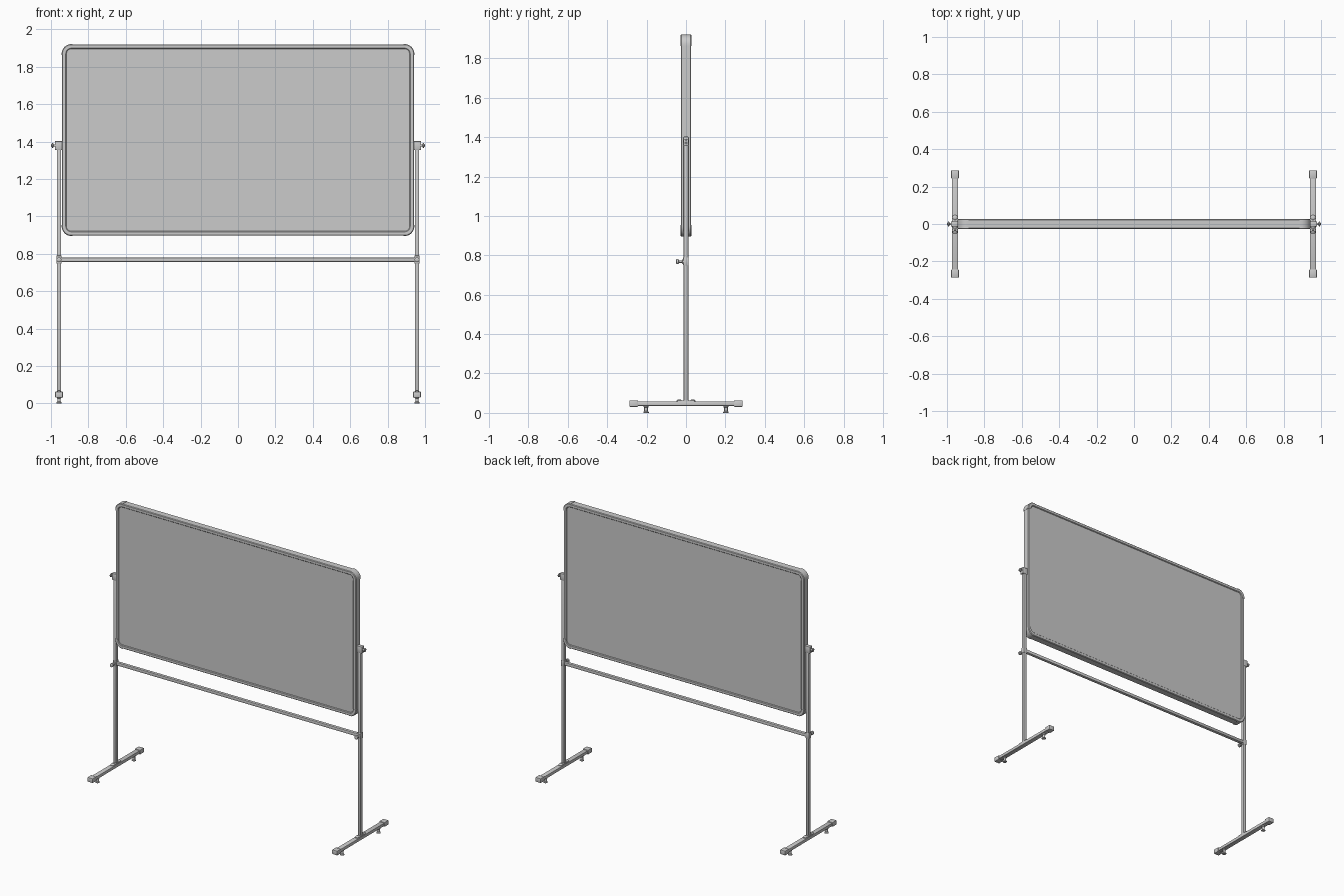
import bpy, bmesh, math
from mathutils import Matrix, Vector

if "Cube" in bpy.data.objects:
    bpy.data.objects.remove(bpy.data.objects["Cube"])

CX, CZ = 0.0, 1.408        # board centre
HX, HZ = 0.942, 0.512      # board half size
R = 0.05                   # outer corner radius
W = 0.024                  # frame width
PX = 0.957                 # post x position


def finish(name, bm, smooth=False):
    bmesh.ops.recalc_face_normals(bm, faces=bm.faces[:])
    me = bpy.data.meshes.new(name)
    bm.to_mesh(me)
    bm.free()
    ob = bpy.data.objects.new(name, me)
    bpy.context.collection.objects.link(ob)
    if smooth:
        bpy.context.view_layer.objects.active = ob
        ob.select_set(True)
        bpy.ops.object.shade_smooth_by_angle(angle=math.radians(35))
        ob.select_set(False)
    return ob


def box(name, lo, hi, bevel=0.0):
    lo, hi = Vector(lo), Vector(hi)
    bm = bmesh.new()
    bmesh.ops.create_cube(bm, size=1, matrix=Matrix.Translation((lo + hi) / 2) @ Matrix.Diagonal((*(hi - lo), 1)))
    if bevel:
        bmesh.ops.bevel(bm, geom=bm.edges[:], offset=bevel, segments=2, profile=0.5, affect='EDGES')
    return finish(name, bm, bevel > 0)


def lathe(name, origin, axis, profile, n=20):
    """Stack of rings (radius, height) turned round an axis through origin."""
    rot = Vector((0, 0, 1)).rotation_difference(Vector(axis)).to_matrix()
    bm = bmesh.new()
    rings = [[bm.verts.new(Vector(origin) + rot @ Vector((r * math.cos(2 * math.pi * i / n),
              r * math.sin(2 * math.pi * i / n), h))) for i in range(n)] for r, h in profile]
    for a, b in zip(rings, rings[1:]):
        for i in range(n):
            bm.faces.new((a[i], a[(i + 1) % n], b[(i + 1) % n], b[i]))
    bm.faces.new(rings[0])
    bm.faces.new(rings[-1])
    return finish(name, bm, True)


def sweep(name, stations, profile):
    """Profile (outward, y) carried along stations (x, z, dx, dz)."""
    bm = bmesh.new()
    rings = [[bm.verts.new((x + dx * o, y, z + dz * o)) for o, y in profile] for x, z, dx, dz in stations]
    n = len(profile)
    for a, b in zip(rings, rings[1:]):
        for i in range(n):
            bm.faces.new((a[i], a[(i + 1) % n], b[(i + 1) % n], b[i]))
    bm.faces.new(rings[0])
    bm.faces.new(rings[-1])
    return finish(name, bm, True)


def frame_profile(e):
    """Frame section, grown by e, with softened outer and inner lips."""
    d, c = 0.026 + e, 0.004
    return [(-W, -d + c), (-W + c, -d), (e - c, -d), (e, -d + c),
            (e, d - c), (e - c, d), (-W + c, d), (-W, d - c)]


# Writing panel, two-sided and slightly recessed
def rounded_panel(name, hx, hz, r, t):
    bm = bmesh.new()
    pts = []
    for k, (sx, sz) in enumerate(((1, 1), (-1, 1), (-1, -1), (1, -1))):
        for i in range(7):
            a = math.pi / 2 * (k + i / 6)
            pts.append((sx * (hx - r) + r * math.cos(a), CZ + sz * (hz - r) + r * math.sin(a)))
    front = [bm.verts.new((x, -t, z)) for x, z in pts]
    back = [bm.verts.new((x, t, z)) for x, z in pts]
    bm.faces.new(front)
    bm.faces.new(back)
    for i in range(len(pts)):
        j = (i + 1) % len(pts)
        bm.faces.new((front[i], front[j], back[j], back[i]))
    return finish(name, bm)


rounded_panel("writing_panel", HX - W + 0.004, HZ - W + 0.004, R - W + 0.004, 0.02)

# Frame rails
L = 0.054                  # length taken by each corner cap
for s, side in ((1, "right"), (-1, "left")):
    sweep("frame_rail_" + side, [(s * (HX - 0.001), CZ + t * (HZ - L), s, 0) for t in (-1, 1)], frame_profile(0))
for s, side in ((1, "top"), (-1, "bottom")):
    sweep("frame_rail_" + side, [(t * (HX - L), CZ + s * (HZ - 0.001), 0, s) for t in (-1, 1)], frame_profile(0))

# Corner caps
for sx in (1, -1):
    for sz in (1, -1):
        cx, cz = sx * (HX - R - 0.001), CZ + sz * (HZ - R - 0.001)
        st = [(cx + sx * R, cz - sz * 0.006, sx, 0)]
        for i in range(9):
            a = math.pi / 2 * i / 8
            c, s = sx * math.cos(a), sz * math.sin(a)
            st.append((cx + R * c, cz + R * s, c, s))
        st.append((cx - sx * 0.006, cz + sz * R, 0, sz))
        sweep("frame_corner", st, frame_profile(0.002))

# Crossbar between the posts
box("crossbar", (-PX, -0.011, 0.757), (PX, 0.011, 0.779), 0.003)

for s, side in ((1, "right"), (-1, "left")):
    x = s * PX

    def part(name, hw, y0, y1, z0, z1, bevel):
        box(name + "_" + side, (x - hw, y0, z0), (x + hw, y1, z1), bevel)

    # Post with pivot bracket and tightening knob
    part("post", 0.011, -0.012, 0.012, 0.05, 1.39, 0.003)
    xs = sorted((s * 0.938, s * 0.979))
    box("pivot_bracket_" + side, (xs[0], -0.014, 1.355), (xs[1], 0.014, 1.402), 0.003)
    lathe("pivot_knob_" + side, (s * 0.978, 0, 1.379), (s, 0, 0),
          [(0.006, 0), (0.006, 0.009), (0.013, 0.010), (0.013, 0.017), (0.006, 0.018), (0.005, 0.022)])

    # Crossbar clamp and its knob
    part("crossbar_clamp", 0.0135, -0.0145, 0.0135, 0.748, 0.790, 0.003)
    lathe("clamp_knob_" + side, (x, -0.012, 0.768), (0, -1, 0),
          [(0.013, 0), (0.013, 0.006), (0.006, 0.008), (0.006, 0.024), (0.013, 0.026), (0.013, 0.036), (0.010, 0.038)])

    # Foot bar, end caps, socket and levelling feet
    part("foot_bar", 0.017, -0.27, 0.27, 0.036, 0.058, 0.003)
    part("post_socket", 0.014, -0.03, 0.03, 0.055, 0.064, 0.003)
    for t, end in ((1, "back"), (-1, "front")):
        ys = sorted((t * 0.243, t * 0.287))
        part("foot_cap_" + end, 0.021, ys[0], ys[1], 0.031, 0.063, 0.004)
        lathe("socket_bolt_" + end + "_" + side, (x, t * 0.034, 0.056), (0, 0, 1),
              [(0.014, 0), (0.014, 0.006), (0.011, 0.010), (0.005, 0.012)])
        lathe("levelling_foot_" + end + "_" + side, (x, t * 0.203, 0), (0, 0, 1),
              [(0.014, 0), (0.014, 0.005), (0.009, 0.009), (0.009, 0.027), (0.012, 0.029), (0.012, 0.038)])
